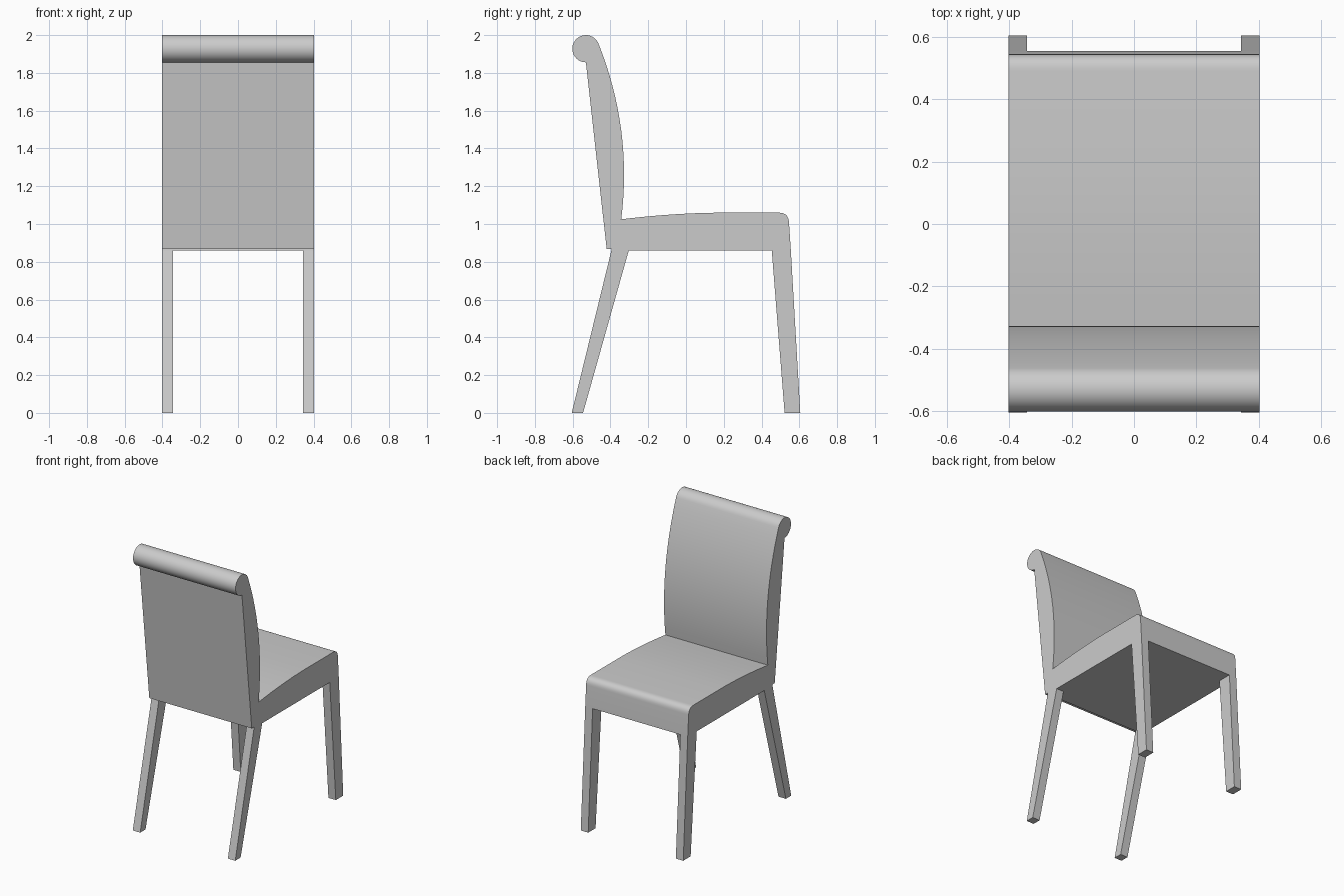
import bpy
import bmesh
import math
from mathutils import Vector

cube = bpy.data.objects.get("Cube")
if cube:
    bpy.data.objects.remove(cube, do_unlink=True)

HALF_WIDTH = 0.402
LEG_WIDTH = 0.058
SEAT_BOTTOM = 0.86

grey = bpy.data.materials.new("plain grey")
grey.use_nodes = True
colour = (0.6, 0.6, 0.6, 1)
grey.diffuse_color = colour
grey.node_tree.nodes["Principled BSDF"].inputs["Base Color"].default_value = colour


def curve(a, control, b, steps):
    """Points of a quadratic curve from a to b in the (y, z) plane."""
    a, c, b = Vector(a), Vector(control), Vector(b)
    return [a.lerp(c, i / steps).lerp(c.lerp(b, i / steps), i / steps)
            for i in range(steps + 1)]


def extrude_profile(name, profile, x0, x1, smooth=False):
    """Extrude a closed (y, z) profile along x."""
    bm = bmesh.new()
    face = bm.faces.new([bm.verts.new((x0, y, z)) for y, z in profile])
    result = bmesh.ops.extrude_face_region(bm, geom=[face], use_keep_orig=True)
    moved = [g for g in result["geom"] if isinstance(g, bmesh.types.BMVert)]
    bmesh.ops.translate(bm, verts=moved, vec=(x1 - x0, 0, 0))
    bmesh.ops.recalc_face_normals(bm, faces=bm.faces)
    mesh = bpy.data.meshes.new(name)
    bm.to_mesh(mesh)
    bm.free()
    mesh.materials.append(grey)
    obj = bpy.data.objects.new(name, mesh)
    bpy.context.collection.objects.link(obj)
    if smooth:
        bpy.ops.object.select_all(action='DESELECT')
        obj.select_set(True)
        bpy.context.view_layer.objects.active = obj
        bpy.ops.object.shade_smooth_by_angle(angle=math.radians(30))
    return obj


# Upholstered seat and back: rear panel, top roll, bowed backrest, crowned seat
roll_y, roll_z, roll_r = -0.53, 1.928, 0.072
roll = []
for i in range(25):
    a = math.radians(-90 - 250 * i / 24)
    roll.append((roll_y + roll_r * math.cos(a), roll_z + roll_r * math.sin(a)))

crease = (-0.343, 1.025)
backrest = curve(roll[-1], (-0.283, 1.5), crease, 16)
cushion = curve(crease, (-0.05, 1.06), (0.2, 1.06), 10)
front_edge = curve((0.492, 1.06), (0.542, 1.06), (0.545, 1.01), 8)
underside = [(0.555, SEAT_BOTTOM), (-0.395, SEAT_BOTTOM),
             (-0.394, 0.868), (-0.42, 0.868)]
profile = roll + backrest[1:] + cushion[1:] + front_edge + underside
extrude_profile("seat_and_back", profile, -HALF_WIDTH, HALF_WIDTH, smooth=True)

# Splayed, tapering legs
leg_profiles = {
    "back_leg": [(-0.605, 0), (-0.545, 0),
                 (-0.303, SEAT_BOTTOM), (-0.395, SEAT_BOTTOM)],
    "front_leg": [(0.522, 0), (0.605, 0),
                  (0.555, SEAT_BOTTOM), (0.454, SEAT_BOTTOM)],
}
for name, points in leg_profiles.items():
    for side, sign in (("left", 1), ("right", -1)):
        extrude_profile(name + "_" + side, points,
                        sign * (HALF_WIDTH - LEG_WIDTH), sign * HALF_WIDTH)
